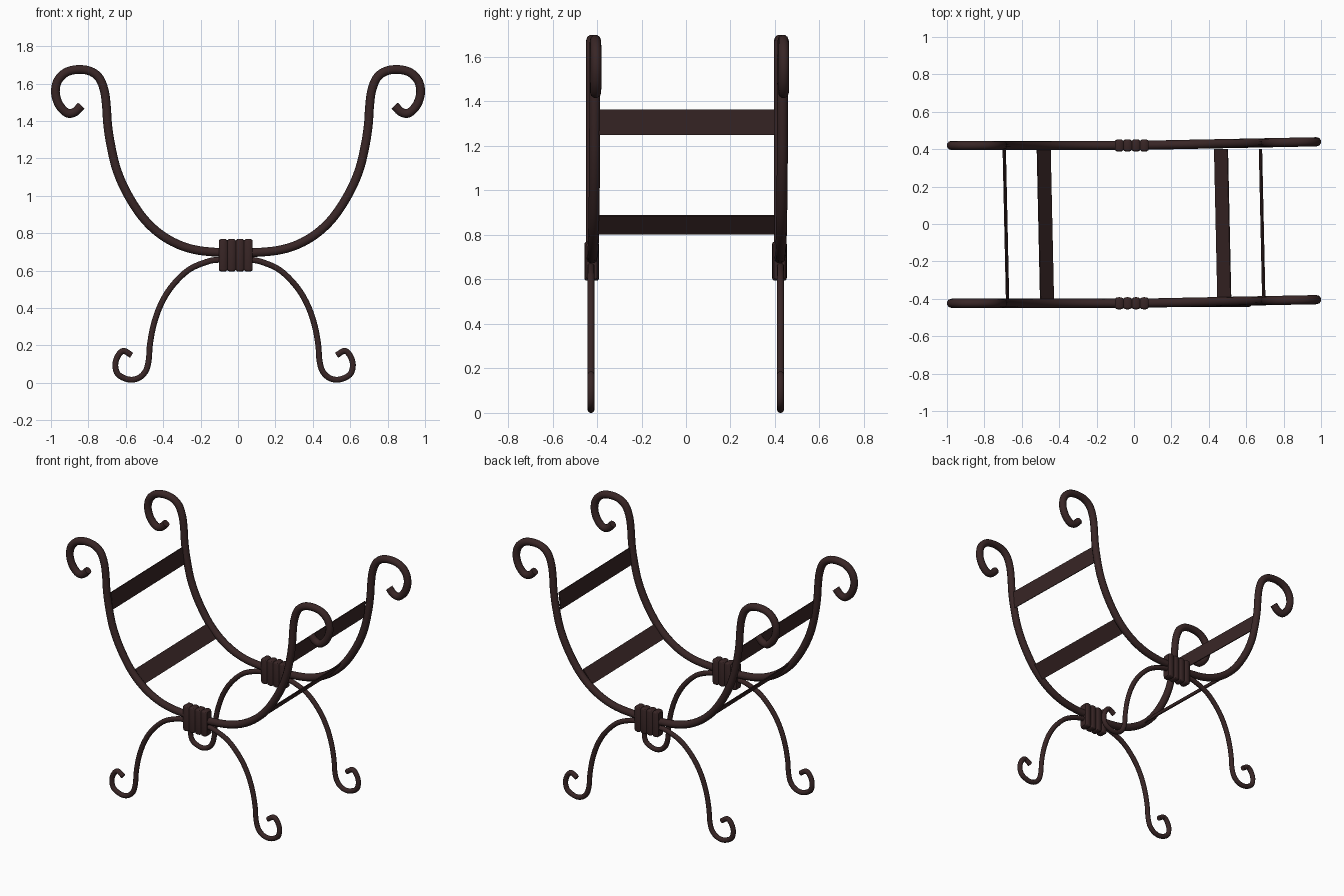
import bpy, bmesh, math
from mathutils import Vector, Matrix

if "Cube" in bpy.data.objects:
    bpy.data.objects.remove(bpy.data.objects["Cube"])

iron = bpy.data.materials.new("dark brown iron")
iron.diffuse_color = (0.04, 0.019, 0.019, 1)
iron.use_nodes = True
iron.node_tree.nodes["Principled BSDF"].inputs["Base Color"].default_value = iron.diffuse_color

# half outlines (x, z), from scroll tip to the middle
ARM = [(0.838, 1.482), (0.872, 1.448), (0.912, 1.442), (0.955, 1.484), (0.976, 1.548),
       (0.965, 1.612), (0.922, 1.658), (0.858, 1.675), (0.79, 1.666), (0.741, 1.628),
       (0.714, 1.558), (0.703, 1.473), (0.697, 1.382), (0.681, 1.275), (0.649, 1.141),
       (0.59, 1.007), (0.5, 0.873), (0.39, 0.777), (0.258, 0.718), (0.1, 0.697)]
LEG = [(0.548, 0.147), (0.592, 0.171), (0.623, 0.14), (0.635, 0.091), (0.618, 0.043),
       (0.56, 0.017), (0.508, 0.027), (0.472, 0.064), (0.456, 0.123), (0.45, 0.203),
       (0.43, 0.31), (0.392, 0.418), (0.334, 0.514), (0.248, 0.6), (0.157, 0.643),
       (0.08, 0.658)]


def smooth_path(pts, n=6):
    """Catmull-Rom points through the given path"""
    p = [2 * pts[0] - pts[1]] + pts + [2 * pts[-1] - pts[-2]]
    out = []
    for a, b, c, d in zip(p, p[1:], p[2:], p[3:]):
        for i in range(n):
            t = i / n
            out.append(0.5 * (2 * b + (c - a) * t + (2 * a - 5 * b + 4 * c - d) * t ** 2
                              + (3 * b - a - 3 * c + d) * t ** 3))
    return out + [pts[-1]]


def finish(ob, angle=40):
    bpy.ops.object.select_all(action='DESELECT')
    ob.select_set(True)
    bpy.context.view_layer.objects.active = ob
    if ob.type == 'CURVE':
        bpy.ops.object.convert(target='MESH')
        ob = bpy.context.object
    bpy.ops.object.shade_smooth_by_angle(angle=math.radians(angle))


def rod(name, half, radius, x0, y0, skew):
    """Round bar along a mirrored half outline; right half drifts in y by skew"""
    xz = [(-x, z) for x, z in half] + [(x, z) for x, z in reversed(half)]
    pts = smooth_path([Vector((x + x0, y0 + skew * max(0, x), z)) for x, z in xz])
    cu = bpy.data.curves.new(name, 'CURVE')
    cu.dimensions = '3D'
    cu.bevel_depth = radius
    cu.bevel_resolution = 3
    cu.use_fill_caps = True
    sp = cu.splines.new('POLY')
    sp.points.add(len(pts) - 1)
    for q, v in zip(sp.points, pts):
        q.co = (*v, 1)
    cu.materials.append(iron)
    ob = bpy.data.objects.new(name, cu)
    bpy.context.collection.objects.link(ob)
    finish(ob)


def mesh_object(name, bm, angle=40):
    bmesh.ops.recalc_face_normals(bm, faces=bm.faces)
    me = bpy.data.meshes.new(name)
    bm.to_mesh(me)
    bm.free()
    me.materials.append(iron)
    ob = bpy.data.objects.new(name, me)
    bpy.context.collection.objects.link(ob)
    finish(ob, angle)


def clamp(name, x0, y0, z0):
    """Collar of four rounded bands, lofted along x"""
    bands, w = 4, 0.045
    hy, hz, r = 0.033, 0.088, 0.012
    section = []
    for k, (sy, sz) in enumerate([(1, 1), (-1, 1), (-1, -1), (1, -1)]):
        for j in range(4):
            a = math.radians(90 * k + 30 * j)
            section.append((sy * (hy - r) + r * math.cos(a), sz * (hz - r) + r * math.sin(a)))
    bm = bmesh.new()
    rings = []
    for i in range(bands):
        for t, inset in [(0.0, 0.008), (0.18, 0.002), (0.5, 0.0), (0.82, 0.002), (1.0, 0.008)]:
            if i and t == 0:
                continue
            x = x0 + (i + t - bands / 2) * w
            rings.append([bm.verts.new((x, y0 + y * (1 - inset / hy), z0 + z * (1 - inset / hz)))
                          for y, z in section])
    n = len(section)
    for a, b in zip(rings, rings[1:]):
        for j in range(n):
            bm.faces.new((a[j], a[(j + 1) % n], b[(j + 1) % n], b[j]))
    bm.faces.new(rings[0])
    bm.faces.new(rings[-1])
    mesh_object(name, bm, 30)


def slat(name, x, z, width, tilt):
    """Flat crossbar between the two frames, slightly askew in plan"""
    bm = bmesh.new()
    bmesh.ops.create_cube(bm, size=1, matrix=Matrix.Diagonal((0.006, 0.8, width, 1)))
    bm.transform(Matrix.Translation((x, 0, z)) @ Matrix.Rotation(math.radians(tilt), 4, 'Y'))
    for v in bm.verts:
        v.co.x -= 0.022 * v.co.y
    mesh_object(name, bm)


# two side frames
for side, y in (("front", -0.424), ("back", 0.42)):
    rod(side + "_scroll_arms", ARM, 0.0245, 0.0, y, 0.02)
    rod(side + "_scroll_legs", LEG, 0.0165, -0.021, y + (-0.003 if y < 0 else 0.005), 0)
    clamp(side + "_clamp", -0.012, y, 0.682)

# crossbars on both slopes
for side, s in (("left", -1), ("right", 1)):
    slat(side + "_upper_slat", s * 0.685, 1.307, 0.115, s * 6)
    slat(side + "_lower_slat", s * 0.474, 0.845, 0.11, s * 40)
